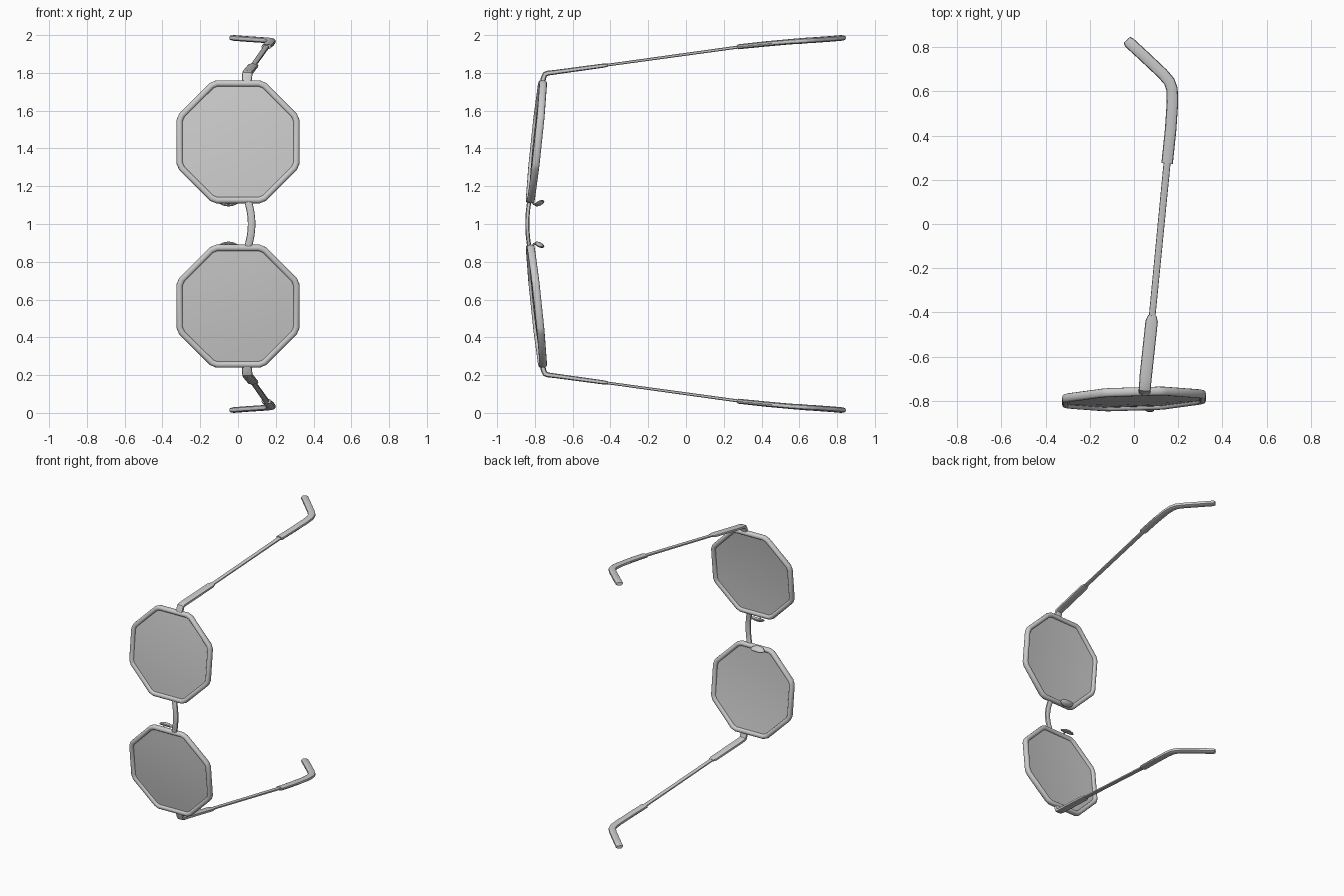
import bpy, bmesh
from math import cos, sin, pi, radians, copysign
from mathutils import Vector

if "Cube" in bpy.data.objects:
    bpy.data.objects.remove(bpy.data.objects["Cube"])

# Everything is modelled around z = 0 (the bridge) and lifted to z = 1.
LENS_Z = 0.435


def finish(name, bm, mirror=True):
    bmesh.ops.recalc_face_normals(bm, faces=bm.faces)
    mesh = bpy.data.meshes.new(name)
    bm.to_mesh(mesh)
    bm.free()
    ob = bpy.data.objects.new(name, mesh)
    bpy.context.collection.objects.link(ob)
    ob.location.z = 1
    bpy.ops.object.select_all(action='DESELECT')
    ob.select_set(True)
    bpy.context.view_layer.objects.active = ob
    bpy.ops.object.shade_smooth_by_angle(angle=radians(38))
    if mirror:
        m = ob.modifiers.new("mirror", 'MIRROR')
        m.use_axis = (False, False, True)
        m.use_mirror_merge = False
    return ob


def sweep(name, path, ref, closed=False, mirror=True, sides=12, power=0.8):
    """Sweep a rounded section along path of (point, half size along ref, half size across)."""
    bm = bmesh.new()
    pts = [Vector(p[0]) for p in path]
    n = len(pts)
    rings = []
    for i, (_, a, b) in enumerate(path):
        if closed:
            prev, nxt = pts[i - 1], pts[(i + 1) % n]
        else:
            prev, nxt = pts[max(i - 1, 0)], pts[min(i + 1, n - 1)]
        d0, d1 = (pts[i] - prev).normalized(), (nxt - pts[i]).normalized()
        t = (d0 + d1).normalized()
        u = Vector(ref)
        u = (u - t * u.dot(t)).normalized()
        v = t.cross(u)
        ring = []
        for k in range(sides):
            c, s = cos(2 * pi * k / sides), sin(2 * pi * k / sides)
            c, s = copysign(abs(c) ** power, c), copysign(abs(s) ** power, s)
            ring.append(bm.verts.new(pts[i] + u * a * c + v * b * s))
        rings.append(ring)
    for i in range(n if closed else n - 1):
        r0, r1 = rings[i], rings[(i + 1) % n]
        for k in range(sides):
            j = (k + 1) % sides
            bm.faces.new((r0[k], r0[j], r1[j], r1[k]))
    if not closed:
        bm.faces.new(rings[0])
        bm.faces.new(rings[-1])
    return finish(name, bm, mirror)


def on_plane(x, z, dy=0.0):
    """Point on the tilted lens plane, x and z measured from the lens centre."""
    return Vector((x, -0.792 + 0.105 * z + 0.03 * x + dy, LENS_Z + z))


def octagon(apothem):
    r = apothem / cos(pi / 8)
    return [(r * cos(pi / 8 + k * pi / 4), r * sin(pi / 8 + k * pi / 4)) for k in range(8)]


# Octagonal rims with slightly eased corners
corners = [Vector(c) for c in octagon(0.309)]
rim = []
for k, c in enumerate(corners):
    for other in (corners[k - 1], corners[(k + 1) % 8]):
        p = c + (other - c).normalized() * 0.016
        rim.append((on_plane(p.x, p.y), 0.020, 0.017))
sweep("rim", rim, (0, 1, 0), closed=True)

# Thin, gently domed lenses
bm = bmesh.new()
skins = []
for offset in (-0.004, 0.004):
    loops = []
    for f in (1.0, 0.75, 0.5, 0.25):
        loops.append([bm.verts.new(on_plane(x * f, z * f, offset - 0.012 * (1 - f * f)))
                      for x, z in octagon(0.306)])
    for a, b in zip(loops, loops[1:]):
        for k in range(8):
            j = (k + 1) % 8
            bm.faces.new((a[k], a[j], b[j], b[k]))
    bm.faces.new(loops[-1])
    skins.append(loops[0])
for k in range(8):
    j = (k + 1) % 8
    bm.faces.new((skins[0][k], skins[0][j], skins[1][j], skins[1][k]))
finish("lens", bm)

# Arched bridge between the rims
bridge = []
for i in range(11):
    s = -1 + 0.2 * i
    bridge.append(((0.072 - 0.022 * s * s, -0.840 + 0.012 * s * s, 0.13 * s), 0.02, 0.011))
sweep("bridge", bridge, (1, 0, 0), mirror=False)

# Nose pads and their wire arms
bm = bmesh.new()
bmesh.ops.create_uvsphere(bm, u_segments=16, v_segments=8, radius=1)
for v in bm.verts:
    x, y, z = v.co.x * 0.055, v.co.y * 0.026, v.co.z * 0.014
    v.co = (-0.05 + x, -0.776 + y, 0.110 + z + 0.35 * y + 2.5 * x * x)
finish("nose_pad", bm)
sweep("nose_pad_arm", [((-0.05, -0.822, 0.128), 0.006, 0.006),
                       ((-0.05, -0.805, 0.106), 0.006, 0.006),
                       ((-0.05, -0.79, 0.103), 0.006, 0.006),
                       ((-0.05, -0.775, 0.112), 0.006, 0.006)], (1, 0, 0), sides=8, power=1)

# End pieces that turn the corner from rim to temple
sweep("end_piece", [((0.048, -0.762, 0.738), 0.027, 0.014),
                    ((0.048, -0.754, 0.775), 0.027, 0.014),
                    ((0.049, -0.746, 0.793), 0.027, 0.014),
                    ((0.050, -0.730, 0.799), 0.027, 0.013),
                    ((0.053, -0.690, 0.804), 0.028, 0.012),
                    ((0.080, -0.440, 0.838), 0.028, 0.011),
                    ((0.083, -0.415, 0.841), 0.019, 0.008)], (1, 0, 0), power=0.65)

# Slim temple rods
sweep("temple_rod", [((0.080, -0.44, 0.838), 0.015, 0.007),
                     ((0.152, 0.30, 0.940), 0.016, 0.008)], (1, 0, 0), power=0.65)

# Bent ear tips
sweep("ear_tip", [((0.150, 0.275, 0.938), 0.013, 0.026),
                  ((0.166, 0.430, 0.954), 0.014, 0.026),
                  ((0.174, 0.550, 0.965), 0.014, 0.026),
                  ((0.172, 0.610, 0.969), 0.015, 0.026),
                  ((0.160, 0.645, 0.972), 0.015, 0.026),
                  ((0.130, 0.680, 0.974), 0.015, 0.026),
                  ((0.040, 0.765, 0.980), 0.015, 0.026),
                  ((-0.022, 0.822, 0.985), 0.015, 0.026),
                  ((-0.032, 0.833, 0.986), 0.012, 0.020)], (0, 0, 1))
